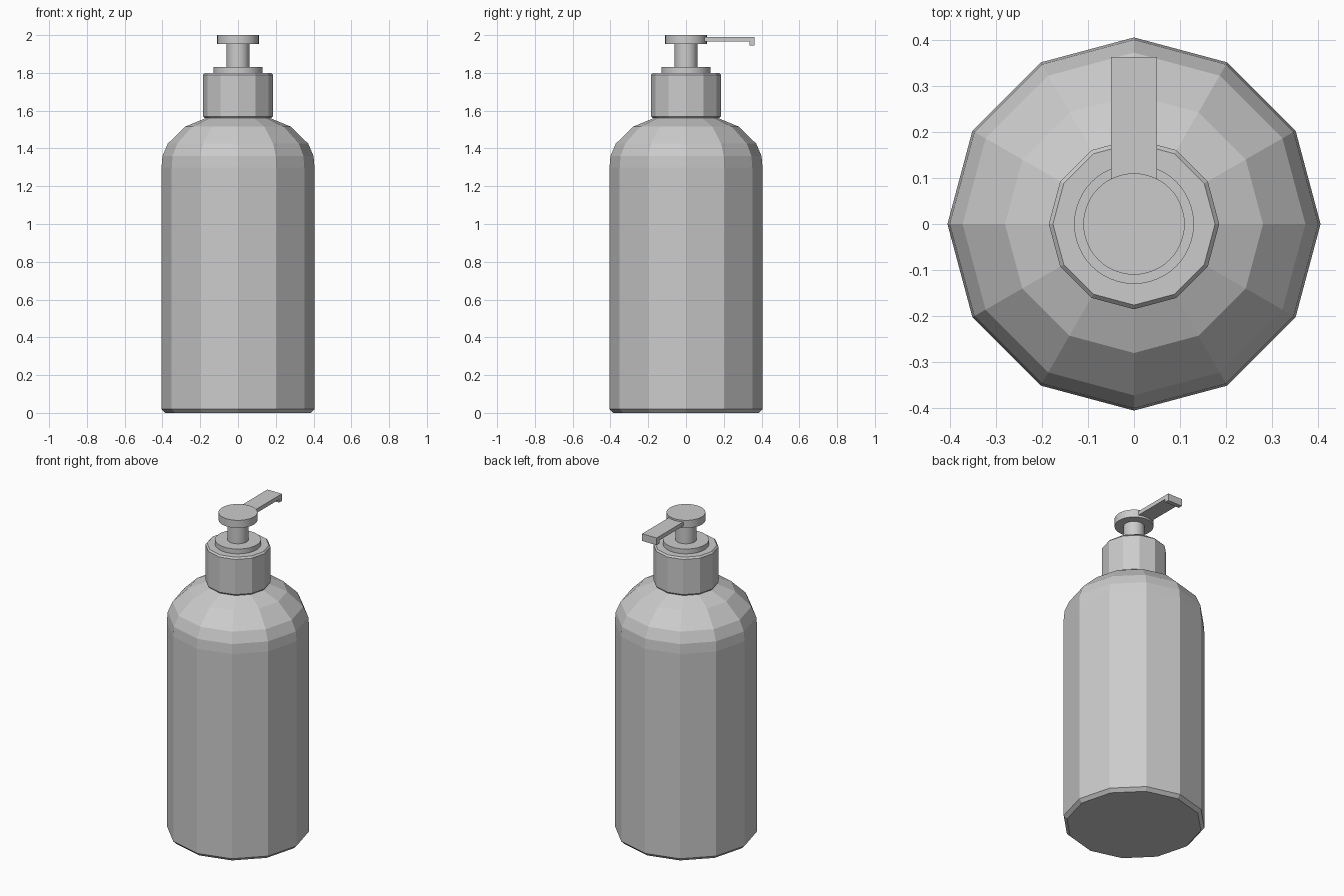
import bpy, bmesh, math

if "Cube" in bpy.data.objects:
    bpy.data.objects.remove(bpy.data.objects["Cube"])

grey = bpy.data.materials.new("plain_grey")
grey.diffuse_color = (0.6, 0.6, 0.6, 1)
grey.use_nodes = True
grey.node_tree.nodes["Principled BSDF"].inputs["Base Color"].default_value = grey.diffuse_color


def finish(name, bm, smooth=False):
    bmesh.ops.recalc_face_normals(bm, faces=bm.faces)
    me = bpy.data.meshes.new(name)
    bm.to_mesh(me)
    bm.free()
    me.materials.append(grey)
    ob = bpy.data.objects.new(name, me)
    bpy.context.collection.objects.link(ob)
    if smooth:
        bpy.ops.object.select_all(action='DESELECT')
        bpy.context.view_layer.objects.active = ob
        ob.select_set(True)
        bpy.ops.object.shade_smooth_by_angle(angle=math.radians(30))
    return ob


def lathe(name, profile, sides, smooth=False):
    """Stack of (radius, z) rings, capped at both ends."""
    bm = bmesh.new()
    rings = []
    for r, z in profile:
        rings.append([bm.verts.new((r * math.cos(2 * math.pi * i / sides),
                                    r * math.sin(2 * math.pi * i / sides), z))
                      for i in range(sides)])
    for a, b in zip(rings, rings[1:]):
        for i in range(sides):
            j = (i + 1) % sides
            bm.faces.new((a[i], a[j], b[j], b[i]))
    bm.faces.new(rings[0])
    bm.faces.new(rings[-1])
    return finish(name, bm, smooth)


# twelve-sided bottle with rounded shoulder
lathe("bottle", [(0.385, 0), (0.405, 0.02), (0.405, 1.30), (0.40, 1.36),
                 (0.372, 1.425), (0.28, 1.515), (0.16, 1.565), (0.16, 1.58)], 12)
# twelve-sided screw collar
lathe("collar", [(0.176, 1.56), (0.185, 1.57), (0.185, 1.79), (0.176, 1.80)], 12)
# round pump parts
lathe("pump_base_disc", [(0.13, 1.795), (0.13, 1.83)], 48, True)
lathe("pump_stem", [(0.06, 1.82), (0.06, 1.96)], 48, True)
lathe("pump_head", [(0.11, 1.952), (0.11, 2.0)], 48, True)

# spout: side profile in (y, z) extruded across x, with a drooping tip
side = [(0.09, 1.965), (0.09, 1.99), (0.362, 1.99), (0.362, 1.945),
        (0.335, 1.945), (0.335, 1.965)]
bm = bmesh.new()
face = bm.faces.new([bm.verts.new((-0.05, y, z)) for y, z in side])
ext = bmesh.ops.extrude_face_region(bm, geom=[face])
for v in ext["geom"]:
    if isinstance(v, bmesh.types.BMVert):
        v.co.x = 0.05
if not face.is_valid or len(bm.faces) < 8:
    bm.faces.new([v for v in bm.verts if v.co.x < 0])
finish("spout", bm)
